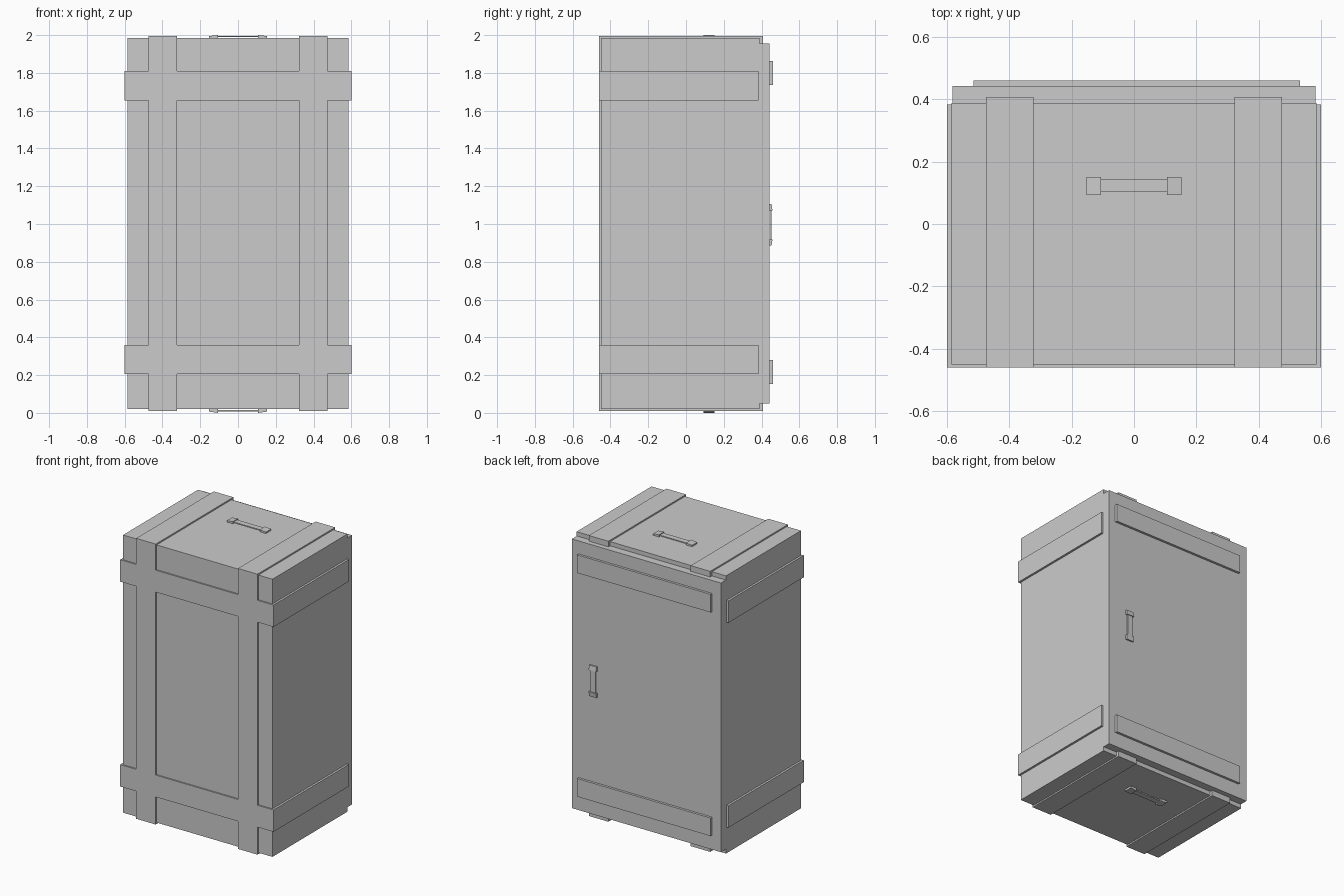
import bpy, bmesh
from mathutils import Matrix, Vector
from math import pi

if "Cube" in bpy.data.objects:
    bpy.data.objects.remove(bpy.data.objects["Cube"])


def add_mesh(name, bm):
    bmesh.ops.recalc_face_normals(bm, faces=bm.faces)
    mesh = bpy.data.meshes.new(name)
    bm.to_mesh(mesh)
    bm.free()
    ob = bpy.data.objects.new(name, mesh)
    bpy.context.collection.objects.link(ob)
    return ob


def add_box(bm, x, y, z):
    """Box between (min, max) pairs."""
    size = Vector((x[1] - x[0], y[1] - y[0], z[1] - z[0]))
    mid = Vector((sum(x), sum(y), sum(z))) / 2
    return bmesh.ops.create_cube(
        bm, size=1, matrix=Matrix.Translation(mid) @ Matrix.Diagonal((*size, 1)))["verts"]


def box(name, x, y, z):
    bm = bmesh.new()
    add_box(bm, x, y, z)
    return add_mesh(name, bm)


def handle(name, half, matrix):
    """Flat pull handle along local x, rising along local z from 0."""
    bm = bmesh.new()
    pad = half * 0.31
    for s in (-1, 1):
        verts = add_box(bm, sorted((s * half, s * (half - pad))), (-0.029, 0.029), (-0.003, 0.015))
        for v in verts:  # outer edge of each pad slopes down
            if v.co.z > 0 and abs(v.co.x) > half - 0.001:
                v.co.z = 0.010
    add_box(bm, (-half + pad, half - pad), (-0.02, 0.02), (0.004, 0.010))
    bm.transform(matrix)
    return add_mesh(name, bm)


# Main case
case = box("case", (-0.585, 0.585), (-0.45, 0.388), (0.02, 1.985))

# Straps wrapped around the case, fused into it so crossings are seamless
straps = [box("strap", (-0.6, 0.6), (-0.46, 0.384), z)
          for z in ((0.205, 0.36), (1.655, 1.81))]
straps += [box("strap", x, (-0.46, 0.408), (0.01, 1.995))
           for x in ((-0.475, -0.322), (0.322, 0.475))]
bpy.context.view_layer.objects.active = case
for strap in straps:
    mod = case.modifiers.new("fuse", "BOOLEAN")
    mod.operation = "UNION"
    mod.solver = "EXACT"
    mod.object = strap
    bpy.ops.object.modifier_apply(modifier=mod.name)
    bpy.data.objects.remove(strap)

# Back door with raised panels
box("door", (-0.583, 0.583), (0.388, 0.443), (0.05, 1.955))
for name, z in (("door_panel_lower", (0.152, 0.28)), ("door_panel_upper", (1.735, 1.863))):
    box(name, (-0.515, 0.532), (0.44, 0.46), z)

# Handles on the top, bottom and door
handle("top_handle", 0.153, Matrix.Translation((0, 0.122, 1.985)))
handle("bottom_handle", 0.153,
       Matrix.Translation((0, 0.122, 0.02)) @ Matrix.Rotation(pi, 4, "X")
       @ Matrix.Diagonal((1, 1, 1.33, 1)))
handle("door_handle", 0.11,
       Matrix.Translation((0.413, 0.443, 0.995)) @ Matrix.Rotation(-pi / 2, 4, "X")
       @ Matrix.Rotation(pi / 2, 4, "Z"))
for ob in bpy.data.objects:
    if ob.name == "bottom_handle":  # rest the lowest handle on the ground
        low = min(v.co.z for v in ob.data.vertices)
        ob.data.transform(Matrix.Translation((0, 0, -low)))
    if ob.name == "top_handle":  # highest pads reach the full height
        high = max(v.co.z for v in ob.data.vertices)
        ob.data.transform(Matrix.Translation((0, 0, 2.0 - high)))
